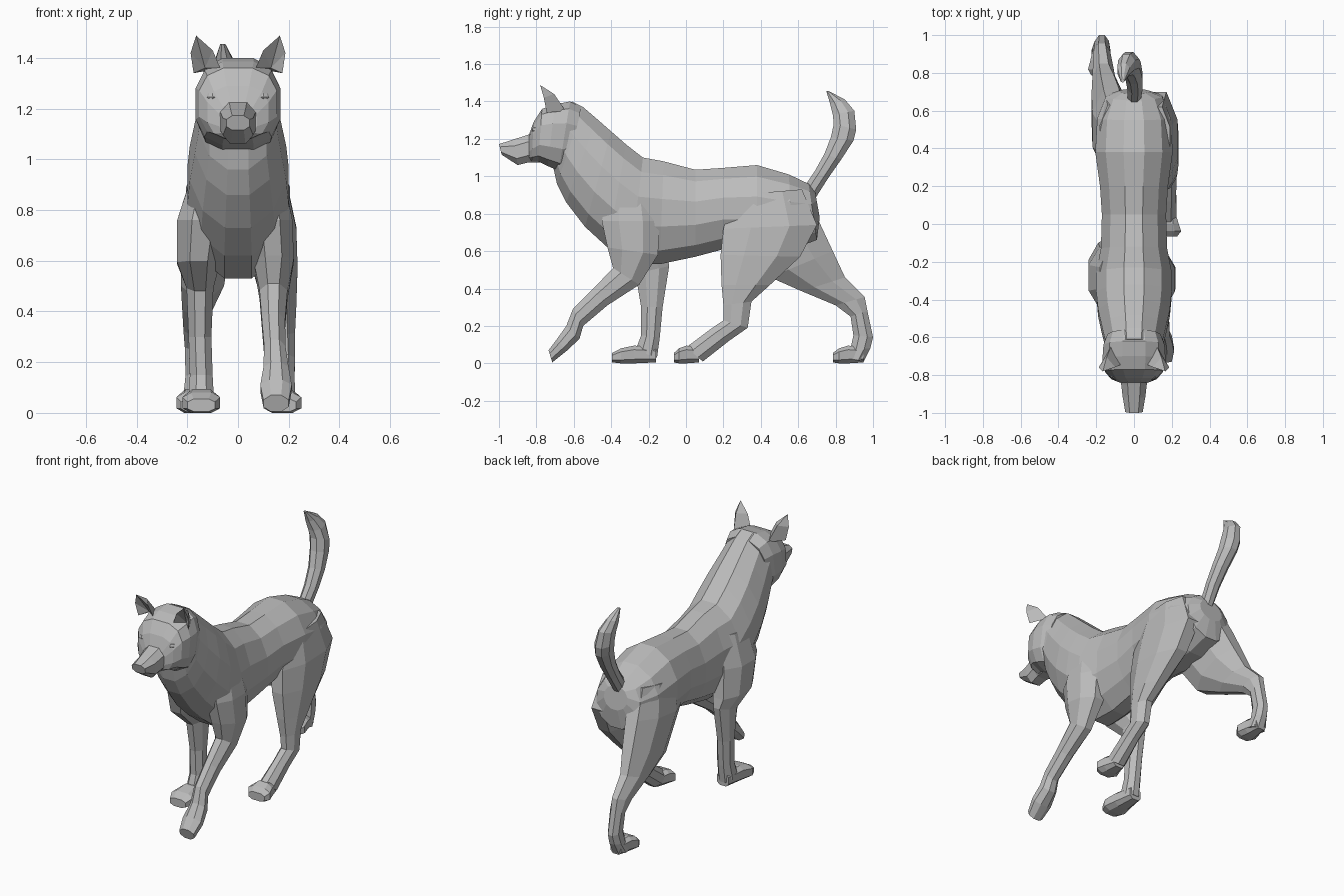
import bpy, bmesh, math
from mathutils import Vector

fur = bpy.data.materials.new("grey_fur")
fur.diffuse_color = (0.5, 0.5, 0.5, 1)


def finish(name, bm):
    bmesh.ops.recalc_face_normals(bm, faces=bm.faces)
    me = bpy.data.meshes.new(name)
    bm.to_mesh(me)
    bm.free()
    me.materials.append(fur)
    ob = bpy.data.objects.new(name, me)
    bpy.context.collection.objects.link(ob)
    return ob


def loft(name, sections, n=8, power=1.0):
    """Each section: (y1, z1, y2, z2, half_width, x), a ring spanning two profile points."""
    def unit(f):
        v = [f(2 * math.pi * (i + 0.5) / n) for i in range(n)]
        v = [math.copysign(abs(c) ** power, c) for c in v]
        m = max(abs(c) for c in v)
        return [c / m for c in v]
    cs, sn = unit(math.cos), unit(math.sin)
    bm = bmesh.new()
    rings = []
    for y1, z1, y2, z2, w, x in sections:
        a, b = Vector((x, y1, z1)), Vector((x, y2, z2))
        mid, half = (a + b) / 2, (a - b) / 2
        rings.append([bm.verts.new(mid + half * c + Vector((w * s, 0, 0)))
                      for c, s in zip(cs, sn)])
    for r, q in zip(rings, rings[1:]):
        for i in range(n):
            j = (i + 1) % n
            bm.faces.new((r[i], r[j], q[j], q[i]))
    bm.faces.new(rings[0])
    bm.faces.new(rings[-1])
    return finish(name, bm)


def paw(name, x, toe, heel, w=0.068):
    d = toe - heel
    loft(name, [(heel, 0.085, heel, 0.005, w * 0.6, x),
                (heel + d * 0.5, 0.095, heel + d * 0.5, 0.0, w * 0.9, x),
                (heel + d * 0.8, 0.08, heel + d * 0.8, 0.0, w * 1.1, x),
                (toe, 0.055, toe, 0.005, w * 0.8, x)], power=0.7)


# trunk and neck, from rump to skull
loft("body", [
    (0.69, 0.92, 0.715, 0.78, 0.08, 0),
    (0.655, 0.96, 0.70, 0.66, 0.15, 0),
    (0.55, 1.01, 0.57, 0.61, 0.195, 0),
    (0.38, 1.06, 0.38, 0.60, 0.205, 0),
    (0.20, 1.045, 0.20, 0.61, 0.18, 0),
    (0.05, 1.035, 0.05, 0.57, 0.17, 0),
    (-0.12, 1.08, -0.14, 0.53, 0.175, 0),
    (-0.23, 1.10, -0.30, 0.53, 0.20, 0),
    (-0.32, 1.17, -0.42, 0.62, 0.20, 0),
    (-0.40, 1.24, -0.54, 0.73, 0.19, 0),
    (-0.48, 1.31, -0.64, 0.86, 0.17, 0),
    (-0.55, 1.37, -0.69, 0.96, 0.155, 0),
    (-0.61, 1.40, -0.71, 1.05, 0.15, 0)], n=12)

# head and muzzle
loft("head", [
    (-0.56, 1.37, -0.63, 1.05, 0.14, 0),
    (-0.62, 1.40, -0.68, 1.03, 0.162, 0),
    (-0.70, 1.385, -0.74, 1.055, 0.167, 0),
    (-0.77, 1.36, -0.79, 1.08, 0.153, 0),
    (-0.815, 1.29, -0.825, 1.08, 0.12, 0),
    (-0.84, 1.22, -0.84, 1.09, 0.075, 0)], n=12, power=0.75)
loft("muzzle", [
    (-0.78, 1.245, -0.77, 1.075, 0.09, 0),
    (-0.85, 1.22, -0.84, 1.075, 0.068, 0),
    (-0.92, 1.198, -0.90, 1.06, 0.06, 0),
    (-1.0, 1.172, -0.985, 1.115, 0.046, 0)], power=0.8)

# tail curving up and slightly to one side
loft("tail", [
    (0.63, 0.94, 0.69, 0.88, 0.035, 0),
    (0.69, 1.03, 0.76, 0.99, 0.04, 0.005),
    (0.74, 1.12, 0.83, 1.09, 0.045, 0),
    (0.775, 1.21, 0.895, 1.19, 0.05, -0.015),
    (0.79, 1.28, 0.91, 1.25, 0.052, -0.025),
    (0.785, 1.33, 0.90, 1.35, 0.045, -0.04),
    (0.77, 1.39, 0.85, 1.41, 0.032, -0.055),
    (0.75, 1.455, 0.765, 1.455, 0.01, -0.06)])

# front legs: right one reaching forward, left one standing
loft("front_leg_right", [
    (-0.42, 0.92, -0.18, 0.95, 0.06, 0.12),
    (-0.45, 0.76, -0.14, 0.76, 0.085, 0.13),
    (-0.42, 0.62, -0.15, 0.58, 0.08, 0.14),
    (-0.39, 0.51, -0.25, 0.42, 0.055, 0.14),
    (-0.50, 0.395, -0.42, 0.31, 0.046, 0.14),
    (-0.605, 0.29, -0.55, 0.20, 0.042, 0.145),
    (-0.64, 0.20, -0.57, 0.13, 0.05, 0.15),
    (-0.69, 0.13, -0.64, 0.065, 0.062, 0.15),
    (-0.735, 0.07, -0.715, 0.005, 0.05, 0.15)])
loft("front_leg_left", [
    (-0.42, 0.94, -0.15, 0.95, 0.06, -0.12),
    (-0.45, 0.76, -0.12, 0.76, 0.10, -0.14),
    (-0.40, 0.60, -0.10, 0.58, 0.085, -0.155),
    (-0.27, 0.48, -0.09, 0.52, 0.053, -0.15),
    (-0.24, 0.30, -0.125, 0.30, 0.045, -0.15),
    (-0.24, 0.15, -0.14, 0.14, 0.045, -0.145),
    (-0.27, 0.07, -0.155, 0.03, 0.05, -0.145)])
paw("front_paw_left", -0.145, -0.395, -0.16)

# hind legs: right one forward, left one pushing off behind
loft("hind_leg_right", [
    (0.26, 0.90, 0.62, 0.93, 0.07, 0.12),
    (0.20, 0.72, 0.70, 0.74, 0.10, 0.13),
    (0.185, 0.58, 0.61, 0.57, 0.09, 0.145),
    (0.19, 0.42, 0.45, 0.42, 0.065, 0.165),
    (0.20, 0.31, 0.35, 0.33, 0.05, 0.175),
    (0.20, 0.23, 0.33, 0.19, 0.045, 0.18),
    (0.12, 0.175, 0.23, 0.12, 0.043, 0.18),
    (0.0, 0.085, 0.09, 0.01, 0.05, 0.175)])
paw("hind_paw_right", 0.175, -0.065, 0.07)
loft("hind_leg_left", [
    (0.26, 0.90, 0.63, 0.92, 0.07, -0.11),
    (0.28, 0.70, 0.715, 0.75, 0.10, -0.12),
    (0.45, 0.46, 0.785, 0.60, 0.085, -0.14),
    (0.62, 0.385, 0.85, 0.46, 0.06, -0.16),
    (0.80, 0.31, 0.955, 0.355, 0.045, -0.17),
    (0.88, 0.25, 0.97, 0.28, 0.04, -0.17),
    (0.895, 0.15, 1.0, 0.14, 0.037, -0.17),
    (0.88, 0.08, 0.985, 0.08, 0.042, -0.172),
    (0.85, 0.03, 0.95, 0.01, 0.05, -0.175)])
paw("hind_paw_left", -0.175, 0.785, 0.95, 0.062)

# pointed, hollow-fronted ears and almond eyes, mirrored
ear = [(.165, -.78, 1.488), (.07, -.745, 1.36), (.175, -.745, 1.34), (.12, -.645, 1.35),
       (.13, -.70, 1.36), (.10, -.758, 1.43), (.187, -.76, 1.42), (.145, -.705, 1.44)]
ear_faces = [(1, 3, 7, 5), (5, 7, 0), (3, 2, 6, 7), (7, 6, 0), (1, 5, 4),
             (5, 0, 4), (0, 6, 4), (6, 2, 4), (1, 4, 2, 3)]
for side, s in (("right", 1), ("left", -1)):
    bm = bmesh.new()
    vs = [bm.verts.new((s * x, y, z)) for x, y, z in ear]
    for f in ear_faces:
        bm.faces.new([vs[i] for i in f])
    finish("ear_" + side, bm)

    bm = bmesh.new()
    bmesh.ops.create_uvsphere(bm, u_segments=8, v_segments=4, radius=1)
    for v in bm.verts:
        v.co = (v.co.x * 0.03, v.co.y * 0.02, v.co.z * 0.02)
    eye = finish("eye_" + side, bm)
    eye.location = (s * 0.105, -0.80, 1.245)
    eye.rotation_euler = (0, 0, s * 0.75)
